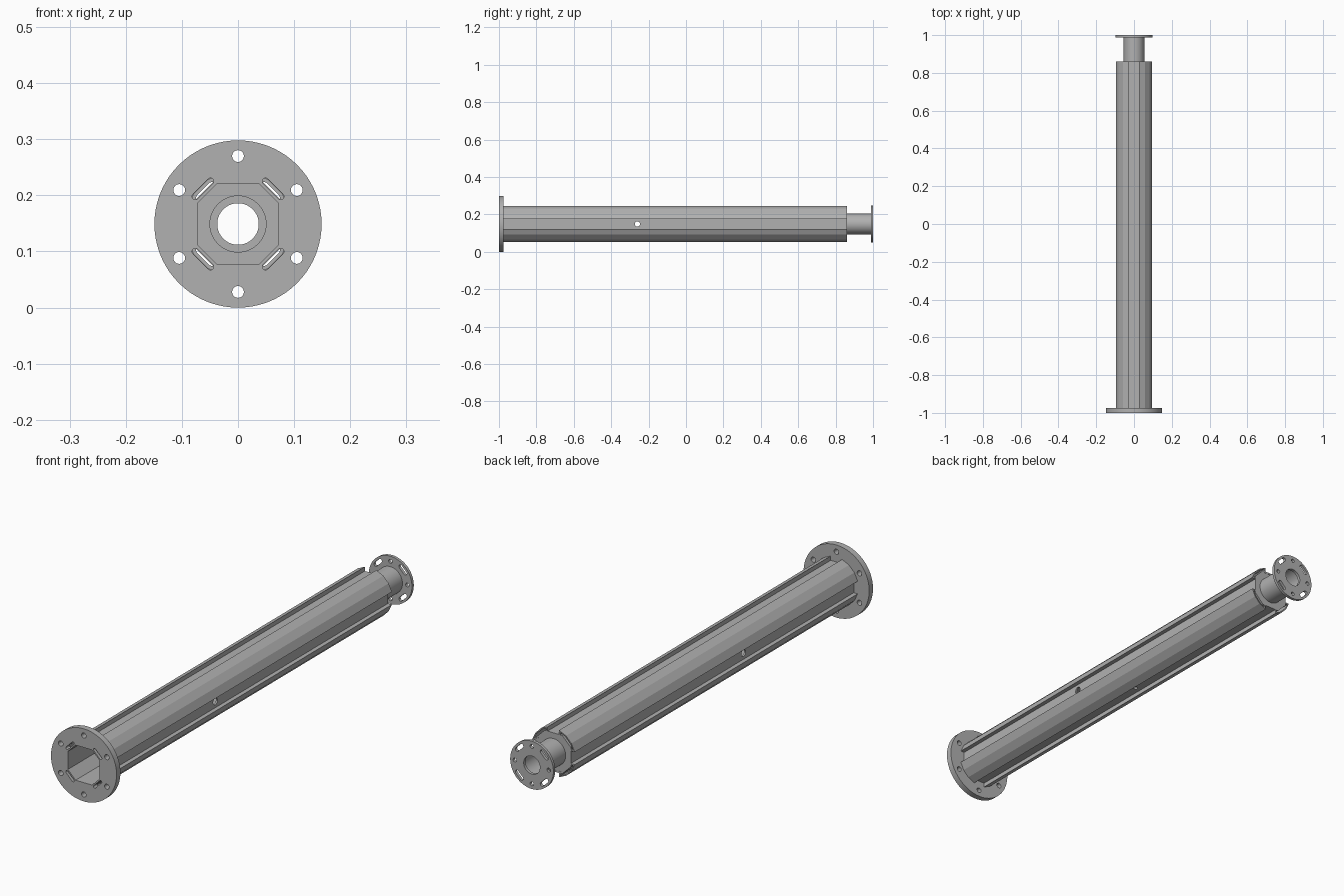
import bpy, bmesh
from math import sin, cos, pi, radians
from mathutils import Matrix, Vector

cube = bpy.data.objects.get("Cube")
if cube:
    bpy.data.objects.remove(cube, do_unlink=True)

AXIS_Z = 0.149

steel = bpy.data.materials.new("steel_grey")
steel.use_nodes = True
GREY = (0.44, 0.44, 0.44, 1)
steel.diffuse_color = GREY
steel.node_tree.nodes["Principled BSDF"].inputs["Base Color"].default_value = GREY


def polar(r, deg):
    return (r * cos(radians(deg)), r * sin(radians(deg)))


def circle(r, n=48, centre=(0, 0)):
    return [(centre[0] + r * cos(2 * pi * i / n), centre[1] + r * sin(2 * pi * i / n))
            for i in range(n)]


def turned(points, deg):
    c, s = cos(radians(deg)), sin(radians(deg))
    return [(x * c - y * s, x * s + y * c) for x, y in points]


def four(points, start=0):
    """Four copies of a loop, a quarter turn apart."""
    return [turned(points, start + 90 * k) for k in range(4)]


def octagon(flat, half):
    return [p for q in four([(flat, -half), (flat, half)]) for p in q]


def slot(radius, length, width, steps=8):
    """Rounded slot lying across the +x direction."""
    r, h = width / 2, length / 2 - width / 2
    ends = [(h, 0), (-h, 180)]
    return [(radius + r * cos(radians(a + 180 * i / steps)),
             e + r * sin(radians(a + 180 * i / steps)))
            for e, a in ends for i in range(steps + 1)]


def evaluated_mesh(ob):
    deps = bpy.context.evaluated_depsgraph_get()
    return bpy.data.meshes.new_from_object(ob.evaluated_get(deps))


def add_object(name, mesh):
    mesh.name = name
    mesh.materials.clear()
    mesh.materials.append(steel)
    ob = bpy.data.objects.new(name, mesh)
    bpy.context.collection.objects.link(ob)
    return ob


def extrude(name, loops, y0, y1, smooth=True):
    """Fill nested loops (outline, then openings) and extrude along y."""
    curve = bpy.data.curves.new(name, "CURVE")
    curve.dimensions = "2D"
    curve.fill_mode = "BOTH"
    curve.extrude = (y1 - y0) / 2
    for loop in loops:
        sp = curve.splines.new("POLY")
        sp.points.add(len(loop) - 1)
        for p, (x, y) in zip(sp.points, loop):
            p.co = (x, y, 0, 1)
        sp.use_cyclic_u = True
    tmp = bpy.data.objects.new("outline", curve)
    bpy.context.collection.objects.link(tmp)
    mesh = evaluated_mesh(tmp)
    bpy.data.objects.remove(tmp, do_unlink=True)
    bpy.data.curves.remove(curve)
    bm = bmesh.new()
    bm.from_mesh(mesh)
    bmesh.ops.remove_doubles(bm, verts=bm.verts, dist=1e-5)
    bmesh.ops.recalc_face_normals(bm, faces=bm.faces)
    bm.transform(Matrix.Translation((0, (y0 + y1) / 2, AXIS_Z)) @ Matrix.Rotation(pi / 2, 4, "X"))
    for f in bm.faces:
        f.smooth = False
    bm.to_mesh(mesh)
    bm.free()
    ob = add_object(name, mesh)
    if smooth:
        bpy.ops.object.select_all(action="DESELECT")
        ob.select_set(True)
        bpy.context.view_layer.objects.active = ob
        bpy.ops.object.shade_smooth_by_angle(angle=radians(30))
    return ob


def drill(ob, start, end, r):
    """Cut a round hole along the line from start to end."""
    a, b = Vector(start), Vector(end)
    bm = bmesh.new()
    turn = (b - a).to_track_quat("Z", "Y").to_matrix().to_4x4()
    bmesh.ops.create_cone(bm, cap_ends=True, segments=24, radius1=r, radius2=r,
                          depth=(b - a).length,
                          matrix=Matrix.Translation((a + b) / 2) @ turn)
    mesh = bpy.data.meshes.new("drill")
    bm.to_mesh(mesh)
    bm.free()
    cutter = add_object("drill", mesh)
    cutter.hide_render = True
    mod = ob.modifiers.new("hole", "BOOLEAN")
    mod.operation, mod.solver, mod.object = "DIFFERENCE", "EXACT", cutter
    result = evaluated_mesh(ob)
    ob.modifiers.clear()
    ob.data = result
    result.materials.clear()
    result.materials.append(steel)
    bpy.data.objects.remove(cutter, do_unlink=True)


bore = octagon(0.072, 0.037)

# Tube: four faceted shells with a flat groove between neighbours
quarter = [(0.079, -0.0259), (0.079, 0.0259)] + [polar(0.1, a) for a in (15, 35, 55, 75)]
outline = [p for q in four(quarter) for p in q]
cavity = [polar(0.095, a) for a in (20, 35, 55, 70)]
cavity += [(0.031, 0.079), (0.04, 0.079), (0.079, 0.04), (0.079, 0.031)]
tube = extrude("main_tube", [outline, bore] + four(cavity), -0.976, 0.86, smooth=False)
drill(tube, (-0.2, -0.26, AXIS_Z), (0.2, -0.26, AXIS_Z), 0.014)
drill(tube, (0, 0.01, AXIS_Z), (0, 0.01, AXIS_Z - 0.2), 0.008)

# Front flange: bolt holes and diagonal slots
bolts = [circle(0.0105, 24, polar(0.121, 90 + 60 * k)) for k in range(6)]
extrude("front_flange",
        [circle(0.149, 72), bore] + four(slot(0.0885, 0.05, 0.011), 45) + bolts,
        -1.0, -0.975)

# Rear end: closing plate, neck and small disc
extrude("end_plate", [octagon(0.0755, 0.0385), circle(0.0505)], 0.835, 0.859)
extrude("rear_neck", [circle(0.055), circle(0.05)], 0.836, 0.99)
small_holes = four(circle(0.008, 20, (0.077, 0)))
extrude("rear_disc",
        [circle(0.098, 64), circle(0.037)] + four(slot(0.08, 0.045, 0.016), 45) + small_holes,
        0.988, 1.0)
